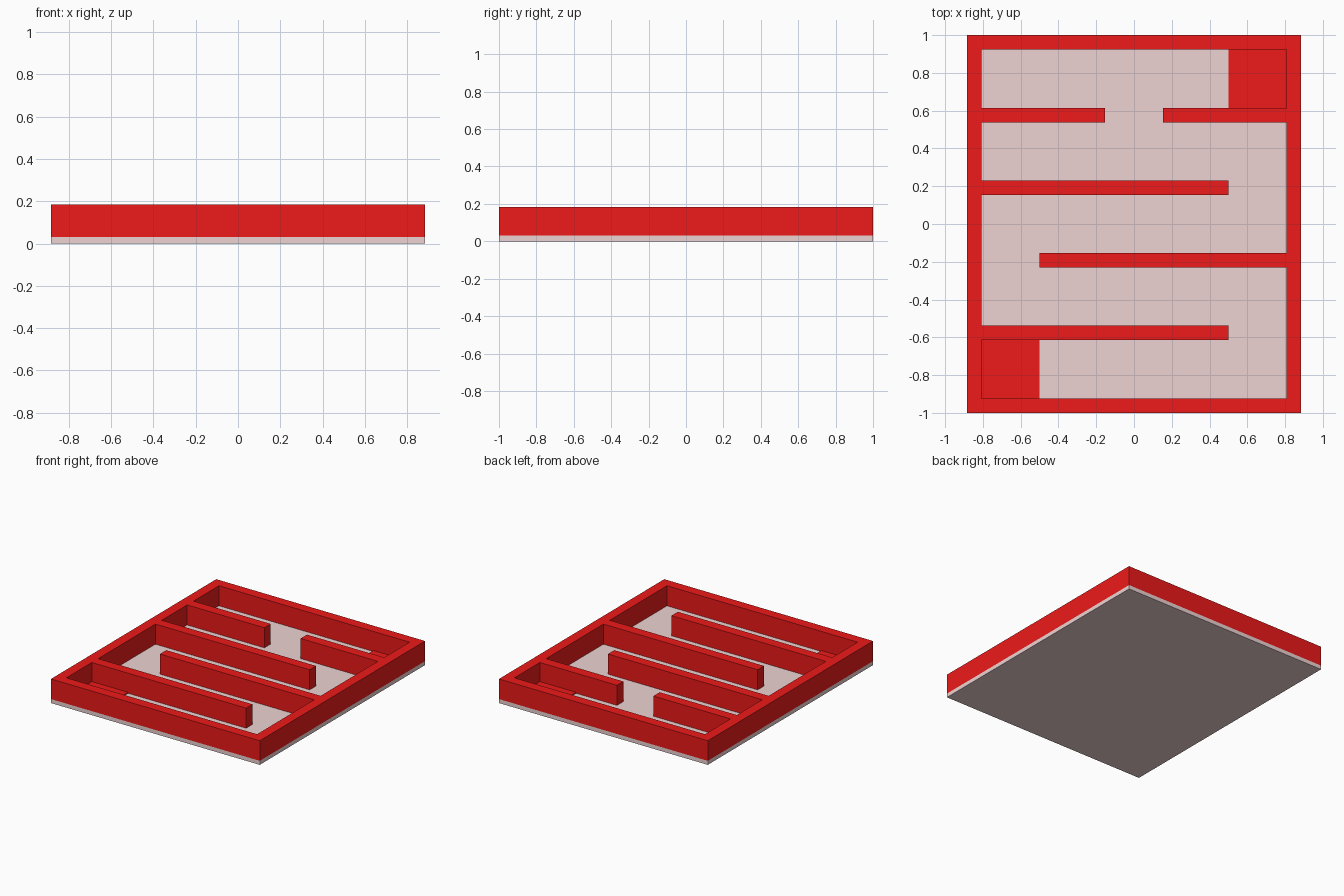
import bpy, bmesh

if "Cube" in bpy.data.objects:
    bpy.data.objects.remove(bpy.data.objects["Cube"])

U = 1 / 13                      # maze unit = wall thickness
FLOOR_TOP = 0.4 * U
WALL_TOP = 2.4 * U
PAD_TOP = FLOOR_TOP + 0.1 * U
HX, HY = 11.5, 13               # outer half sizes, in units
IX, IY = 10.5, 12               # inner half sizes, in units


def material(name, color):
    mat = bpy.data.materials.new(name)
    mat.diffuse_color = color
    mat.use_nodes = True
    mat.node_tree.nodes["Principled BSDF"].inputs["Base Color"].default_value = mat.diffuse_color
    return mat


def rect(x0, x1, y0, y1):
    return [(x0, y0), (x1, y0), (x1, y1), (x0, y1)]


def extruded(name, loops, z0, z1, mat):
    """Fill closed outlines (later loops are holes) and extrude them upward."""
    bm = bmesh.new()
    edges = []
    for loop in loops:
        vs = [bm.verts.new((x * U, y * U, z0)) for x, y in loop]
        edges += [bm.edges.new((vs[i - 1], vs[i])) for i in range(len(vs))]
    bmesh.ops.triangle_fill(bm, use_beauty=True, edges=edges, normal=(0, 0, 1))
    ext = bmesh.ops.extrude_face_region(bm, geom=bm.faces[:], use_keep_orig=True)
    top = [g for g in ext["geom"] if isinstance(g, bmesh.types.BMVert)]
    bmesh.ops.translate(bm, verts=top, vec=(0, 0, z1 - z0))
    bmesh.ops.recalc_face_normals(bm, faces=bm.faces[:])
    mesh = bpy.data.meshes.new(name)
    bm.to_mesh(mesh)
    bm.free()
    mesh.materials.append(mat)
    obj = bpy.data.objects.new(name, mesh)
    bpy.context.collection.objects.link(obj)
    return obj


red = material("red", (0.86, 0.01, 0.01, 1))
pink = material("pale_red", (0.86, 0.65, 0.65, 1))

# Base plate
extruded("floor", [rect(-HX, HX, -HY, HY)], 0, FLOOR_TOP, pink)

# Inner outline of the maze: each wall is a notch (y start, y end, tip x)
right_walls = [(-3, -2, -6.5), (7, 8, 2)]
left_walls = [(8, 7, -2), (3, 2, 6.5), (-7, -8, 6.5)]
cavity = [(-IX, -IY), (IX, -IY)]
for y0, y1, tip in right_walls:
    cavity += [(IX, y0), (tip, y0), (tip, y1), (IX, y1)]
cavity += [(IX, IY), (-IX, IY)]
for y0, y1, tip in left_walls:
    cavity += [(-IX, y0), (tip, y0), (tip, y1), (-IX, y1)]

# Outer frame and inner walls as one solid
extruded("maze_walls", [rect(-HX, HX, -HY, HY), cavity], FLOOR_TOP, WALL_TOP, red)

# Start and finish pads in opposite corners
extruded("start_pad", [rect(-IX, -6.5, -IY, -8)], FLOOR_TOP, PAD_TOP, red)
extruded("finish_pad", [rect(6.5, IX, 8, IY)], FLOOR_TOP, PAD_TOP, red)
